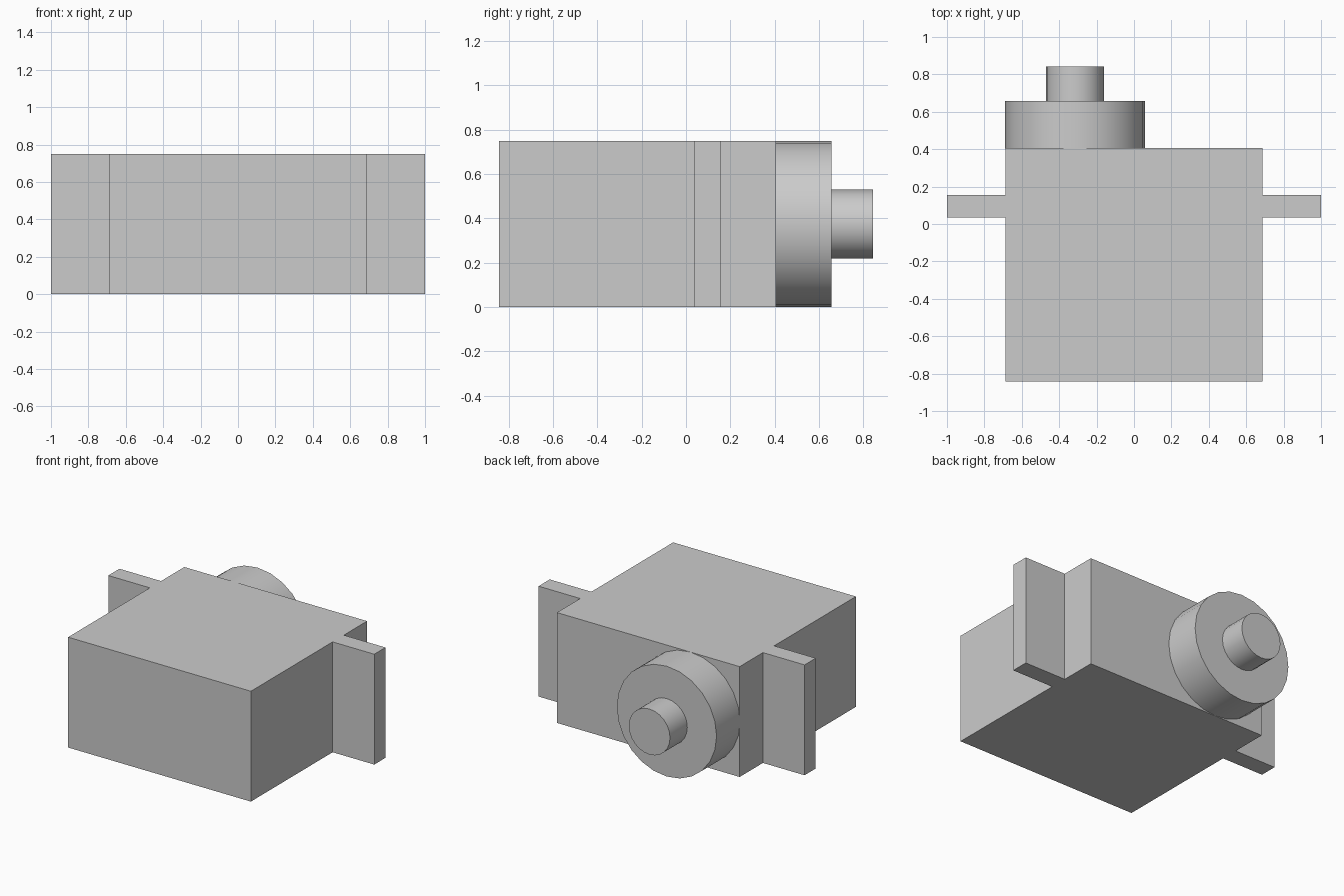
import bpy
import math

cube = bpy.data.objects.get("Cube")
if cube:
    bpy.data.objects.remove(cube, do_unlink=True)

# Single plain grey
grey = bpy.data.materials.new("plain_grey")
grey.use_nodes = True
colour = (0.6, 0.6, 0.6, 1)
grey.diffuse_color = colour
grey.node_tree.nodes["Principled BSDF"].inputs["Base Color"].default_value = colour

HEIGHT = 0.75
MID = HEIGHT / 2
GEAR_X = -0.315


def box(name, x0, x1, y0, y1):
    """Full-height block between the given x and y limits."""
    bpy.ops.mesh.primitive_cube_add(size=1, location=((x0 + x1) / 2, (y0 + y1) / 2, MID))
    ob = bpy.context.object
    ob.name = name
    ob.scale = (x1 - x0, y1 - y0, HEIGHT)
    bpy.ops.object.transform_apply(location=False, rotation=False, scale=True)
    ob.data.materials.append(grey)


def drum(name, radius, y0, y1):
    """Round part lying along y, with smooth sides and sharp rims."""
    bpy.ops.mesh.primitive_cylinder_add(
        vertices=24, radius=radius, depth=y1 - y0,
        location=(GEAR_X, (y0 + y1) / 2, MID), rotation=(math.pi / 2, 0, 0))
    ob = bpy.context.object
    ob.name = name
    ob.data.materials.append(grey)
    bpy.ops.object.shade_smooth_by_angle(angle=math.radians(30))


# Housing and the two mounting tabs
box("housing", -0.687, 0.687, -0.843, 0.405)
box("left_mounting_tab", 0.687, 1.0, 0.035, 0.155)
box("right_mounting_tab", -1.0, -0.687, 0.035, 0.155)

# Gear cover and output shaft at the back
drum("gear_cover", MID, 0.405, 0.657)
drum("output_shaft", 0.155, 0.657, 0.843)
